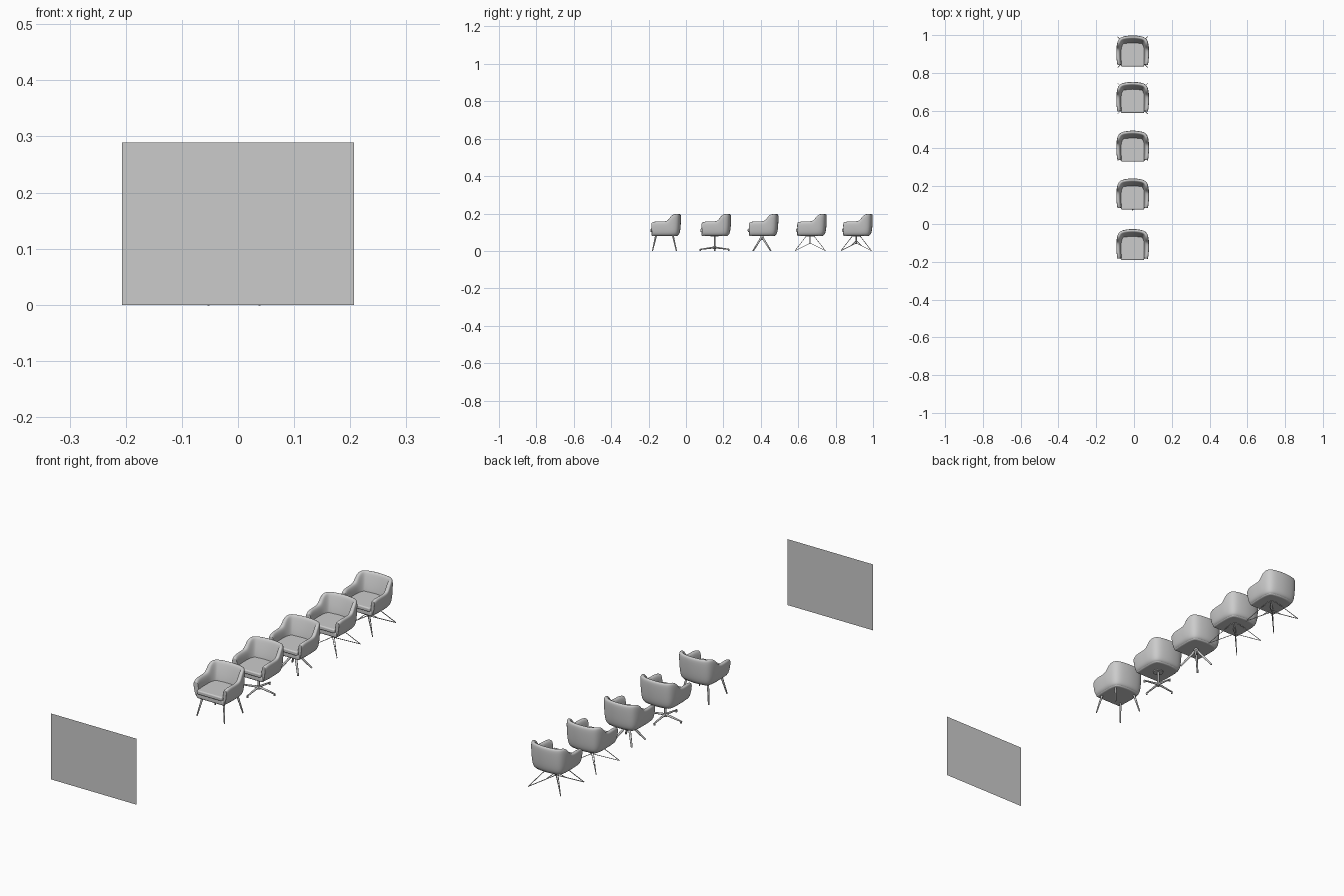
import bpy, bmesh, math
from mathutils import Vector

if "Cube" in bpy.data.objects:
    bpy.data.objects.remove(bpy.data.objects["Cube"])

GREY = bpy.data.materials.new("light_grey")
GREY.diffuse_color = (0.6, 0.6, 0.6, 1)
GREY.use_nodes = True
GREY.node_tree.nodes["Principled BSDF"].inputs["Base Color"].default_value = GREY.diffuse_color
CX = -0.007                                   # the row of chairs sits slightly off centre


def add_object(name, bm, loc=(0, 0, 0), angle=40):
    bmesh.ops.recalc_face_normals(bm, faces=bm.faces)
    me = bpy.data.meshes.new(name)
    bm.to_mesh(me)
    bm.free()
    me.shade_smooth()
    me.set_sharp_from_angle(angle=math.radians(angle))
    me.materials.append(GREY)
    ob = bpy.data.objects.new(name, me)
    ob.location = loc
    bpy.context.collection.objects.link(ob)
    return ob


def rod(bm, p, q, r1, r2=None, n=10):
    """Tapered tube from p to q."""
    p, q = Vector(p), Vector(q)
    d = q - p
    rot = d.to_track_quat('Z', 'Y').to_matrix().to_4x4()
    rot.translation = (p + q) / 2
    bmesh.ops.create_cone(bm, cap_ends=True, segments=n, radius1=r1,
                          radius2=r2 or r1, depth=d.length, matrix=rot)


# Half outline of the tub: x, y, rim height, wall thickness at seat level
HALF = [(.081, -.076, .151, .022), (.085, -.060, .158, .024), (.087, -.030, .158, .025),
        (.087, -.004, .158, .025), (.087, .014, .163, .026), (.086, .028, .186, .028),
        (.083, .046, .197, .032), (.074, .066, .198, .038), (.055, .077, .197, .040),
        (.028, .082, .197, .040), (0, .084, .197, .040)]
RING = HALF + [(-x, y, z, t) for x, y, z, t in reversed(HALF[:-1])]


def normal(i):
    a, b = RING[max(i - 1, 0)], RING[min(i + 1, len(RING) - 1)]
    return Vector((b[1] - a[1], -(b[0] - a[0]), 0)).normalized()


def inset(i, d, z):
    return Vector((RING[i][0], RING[i][1], 0)) - normal(i) * d + Vector((0, 0, z))


def tub(loc):
    """Arms and back: one padded wall swept round the outline."""
    bm = bmesh.new()
    rings = []
    for i, (x, y, top, t) in enumerate(RING):
        prof = [(.020, .081), (.009, .090), (.003, .120), (0, top - .010), (.004, top),
                (.015, top), (.021, top - .010), (t, .128), (t + .003, .095), (t, .083)]
        rings.append([bm.verts.new(inset(i, d, z)) for d, z in prof])
    n = len(rings[0])
    for a, b in zip(rings, rings[1:]):
        for k in range(n):
            bm.faces.new((a[k], a[(k + 1) % n], b[(k + 1) % n], b[k]))
    for end in (rings[0], rings[-1]):
        cap = bm.faces.new(end)
        bmesh.ops.inset_region(bm, faces=[cap], thickness=.003)
    ob = add_object("arms_and_back", bm, loc, 80)
    ob.modifiers.new("soft", 'SUBSURF').levels = 2
    ob.modifiers["soft"].render_levels = 2


def pad(name, loc, d, z0, z1, front, bevel):
    """Flat upholstered slab following the tub outline."""
    bm = bmesh.new()
    pts = [inset(i, d, z0) for i in range(1, len(RING) - 1)]
    w = pts[0].x - .001
    pts = [Vector((w, front, z0))] + pts + [Vector((-w, front, z0))]
    face = bm.faces.new([bm.verts.new(p) for p in pts])
    ext = bmesh.ops.extrude_face_region(bm, geom=[face])
    for v in ext['geom']:
        if isinstance(v, bmesh.types.BMVert):
            v.co.z = z1
    ob = add_object(name, bm, loc, 50)
    m = ob.modifiers.new("round", 'BEVEL')
    m.width, m.segments, m.limit_method = bevel, 3, 'ANGLE'
    m.angle_limit = math.radians(50)


CORNERS = [(sx, sy) for sx in (-1, 1) for sy in (-1, 1)]


def four_legs(loc):
    bm = bmesh.new()
    for sx, sy in CORNERS:
        rod(bm, (sx * .067, sy * .064, 0), (sx * .050, sy * .044, .088), .0028, .005)
    add_object("splayed_legs", bm, loc)


def star_base(loc):
    bm = bmesh.new()
    rod(bm, (0, 0, .012), (0, 0, .085), .0045, n=16)
    rod(bm, (0, 0, .010), (0, 0, .026), .008, .006, n=16)
    rod(bm, (0, 0, .076), (0, 0, .084), .022, n=16)
    for dx, dy in ((1, 0), (-1, 0), (0, 1), (0, -1)):
        rod(bm, (0, 0, .019), (dx * .080, dy * .080, .008), .005, .003)
        rod(bm, (dx * .076, dy * .076, 0), (dx * .076, dy * .076, .009), .004)
    add_object("star_base", bm, loc)


def cross_legs(loc):
    bm = bmesh.new()
    rod(bm, (0, 0, .058), (0, 0, .085), .009, n=16)
    for sx, sy in CORNERS:
        rod(bm, (sx * .047, sy * .047, .001), (sx * .004, sy * .004, .070), .0038, .0055)
    add_object("cross_legs", bm, loc)


def wire_base(loc, r):
    """Four bent wire loops, each in an upright diagonal plane."""
    bm = bmesh.new()
    for sx, sy in CORNERS:
        foot = (sx * .079, sy * .081, .0015)
        rod(bm, foot, (sx * .018, sy * .018, .083), r, n=8)
        rod(bm, foot, (0, 0, .042), r, n=8)
    rod(bm, (0, 0, .038), (0, 0, .085), r * 1.8)
    rod(bm, (0, 0, .078), (0, 0, .084), .026, n=16)
    return add_object("wire_base", bm, loc)


def braced_wire_base(loc):
    """Wire base with an extra spread of short struts below the hub."""
    wire_base(loc, .0017)
    bm = bmesh.new()
    for sx, sy in CORNERS:
        rod(bm, (sx * .028, sy * .028, .028), (0, 0, .056), .0016, n=8)
    add_object("wire_struts", bm, loc)


# Row of five chairs, each on its own base
BASES = [(-.109, four_legs), (.159, star_base), (.412, cross_legs),
         (.670, lambda l: wire_base(l, .0014)), (.916, braced_wire_base)]
for y, base in BASES:
    loc = (CX, y, 0)
    tub(loc)
    pad("seat_shell", loc, .017, .080, .104, -.076, .007)
    pad("seat_cushion", loc, .023, .101, .119, -.082, .005)
    base((CX, y - .006, 0))

# Upright flat panel far in front
bm = bmesh.new()
bm.faces.new([bm.verts.new(c) for c in ((-.207, -1, 0), (.207, -1, 0),
                                        (.207, -1, .289), (-.207, -1, .289))])
add_object("flat_panel", bm)
